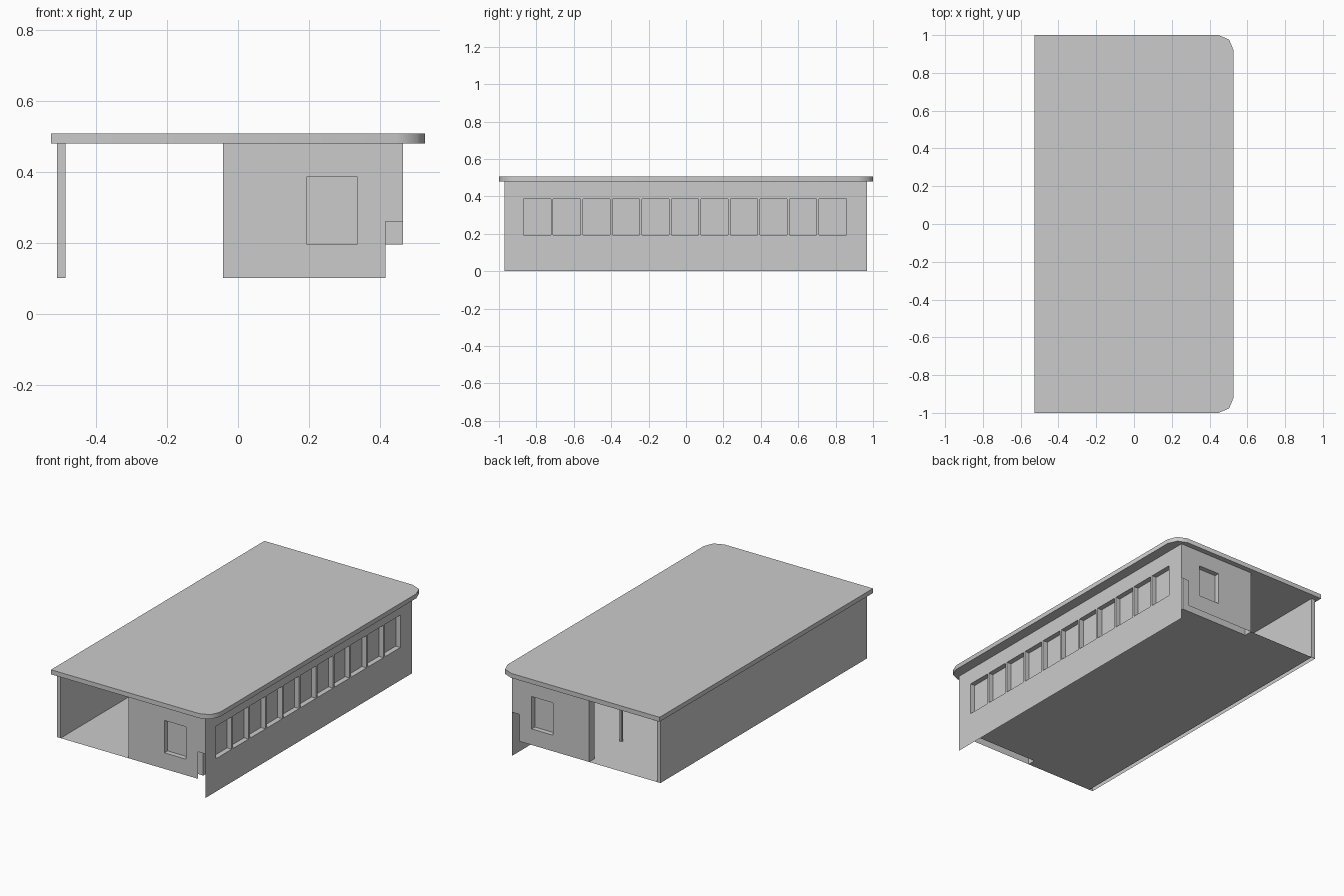
import bpy, bmesh
from math import sin, cos, pi, radians

if "Cube" in bpy.data.objects:
    bpy.data.objects.remove(bpy.data.objects["Cube"])

TOP, BASE = 0.48, 0.10          # wall top, floor level
WZ = (0.195, 0.387)             # window sill and head
THICK, GLASS = 0.05, 0.03       # wall thickness, pane depth


def finish(name, bm, recalc=False):
    bmesh.ops.remove_doubles(bm, verts=bm.verts, dist=0.0001)
    if recalc:
        bmesh.ops.recalc_face_normals(bm, faces=bm.faces)
    me = bpy.data.meshes.new(name)
    bm.to_mesh(me)
    bm.free()
    ob = bpy.data.objects.new(name, me)
    bpy.context.collection.objects.link(ob)
    return ob


def quad(bm, *pts):
    bm.faces.new([bm.verts.new(p) for p in pts])


def sheet(bm, at, u0, u1, z0, z1, wins, d, flip):
    """Flat wall skin at depth d with window openings left out."""
    us = sorted({u0, u1, *[e for w in wins for e in w]})
    zs = [z0, *WZ, z1]
    for a, b in zip(us, us[1:]):
        for j, (c, e) in enumerate(zip(zs, zs[1:])):
            if j == 1 and (a, b) in wins:
                continue
            p = [at(a, c, d), at(b, c, d), at(b, e, d), at(a, e, d)]
            quad(bm, *(p[::-1] if flip else p))


def windows(bm, at, wins, flip):
    """Reveals through the wall and a recessed pane."""
    for a, b in wins:
        ring = [(a, WZ[0]), (b, WZ[0]), (b, WZ[1]), (a, WZ[1])]
        for i in range(4):
            p, q = ring[i], ring[(i + 1) % 4]
            f = [at(*p, 0), at(*q, 0), at(*q, THICK), at(*p, THICK)]
            quad(bm, *(f[::-1] if flip else f))
        f = [at(*p, GLASS) for p in ring]
        quad(bm, *(f[::-1] if flip else f))


# roof slab with two rounded corners on the window side
r = 0.08
prof = [(-0.527, 1), (-0.527, -1)]
for s, a0 in ((-1, -pi / 2), (1, 0)):
    for k in range(3):
        a = a0 + k * pi / 4
        prof.append((0.527 - r + r * cos(a), s * (1 - r) + r * sin(a)))
bm = bmesh.new()
f = bm.faces.new([bm.verts.new((x, y, TOP)) for x, y in prof])
ext = bmesh.ops.extrude_face_region(bm, geom=[f], use_keep_orig=True)
bmesh.ops.translate(bm, vec=(0, 0, 0.027),
                    verts=[v for v in ext["geom"] if isinstance(v, bmesh.types.BMVert)])
roof = finish("roof", bm, True)
bpy.context.view_layer.objects.active = roof
roof.select_set(True)
bpy.ops.object.shade_smooth_by_angle(angle=radians(50))
roof.select_set(False)

# long window wall: outer skin to the ground, inner skin to the floor
wins = [(-0.868 + i * 0.158, -0.868 + i * 0.158 + 0.145) for i in range(11)]
at = lambda u, z, d: (0.465 - d, u, z)
bm = bmesh.new()
sheet(bm, at, -0.97, 0.967, 0, TOP, wins, 0, False)
sheet(bm, at, -0.92, 0.92, BASE, TOP, wins, THICK, True)
windows(bm, at, wins, False)
finish("window_wall", bm)

# end walls, each with one window, an open notch at the outer corner and a closed end
for name, s in (("front_wall", -1), ("back_wall", 1)):
    at = lambda u, z, d, s=s: (u, s * (0.968 - d), z)
    win = [(0.195, 0.335)]
    bm = bmesh.new()
    sheet(bm, at, -0.042, 0.415, BASE, TOP, win, 0, s > 0)
    sheet(bm, at, -0.042, 0.415, BASE, TOP, win, THICK, s < 0)
    windows(bm, at, win, s > 0)
    corner = [at(0.415, 0.26, 0), at(0.465, 0.26, 0), at(0.465, TOP, 0), at(0.415, TOP, 0)]
    quad(bm, *(corner[::-1] if s > 0 else corner))
    end = [at(-0.042, BASE, THICK), at(-0.042, BASE, 0),
           at(-0.042, TOP, 0), at(-0.042, TOP, THICK)]
    quad(bm, *(end[::-1] if s > 0 else end))
    finish(name, bm)

# solid side wall, open underneath
bm = bmesh.new()
ring = [(-0.51, -0.968), (-0.486, -0.968), (-0.486, 0.968), (-0.51, 0.968)]
for i in range(4):
    p, q = ring[i], ring[(i + 1) % 4]
    quad(bm, (*p, BASE), (*q, BASE), (*q, TOP), (*p, TOP))
finish("solid_wall", bm)

# floor, stepped back under the end walls
bm = bmesh.new()
for x0, x1, y in ((-0.486, -0.042, 0.968), (-0.042, 0.415, 0.918)):
    quad(bm, (x0, -y, BASE), (x1, -y, BASE), (x1, y, BASE), (x0, y, BASE))
finish("floor", bm)

# row of slim posts inside
for i in range(5):
    bm = bmesh.new()
    bmesh.ops.create_cone(bm, segments=8, radius1=0.01, radius2=0.01,
                          depth=TOP - BASE, cap_ends=False)
    post = finish(f"post_{i + 1}", bm)
    post.location = (-0.03, (i - 2) * 0.325, (TOP + BASE) / 2)
